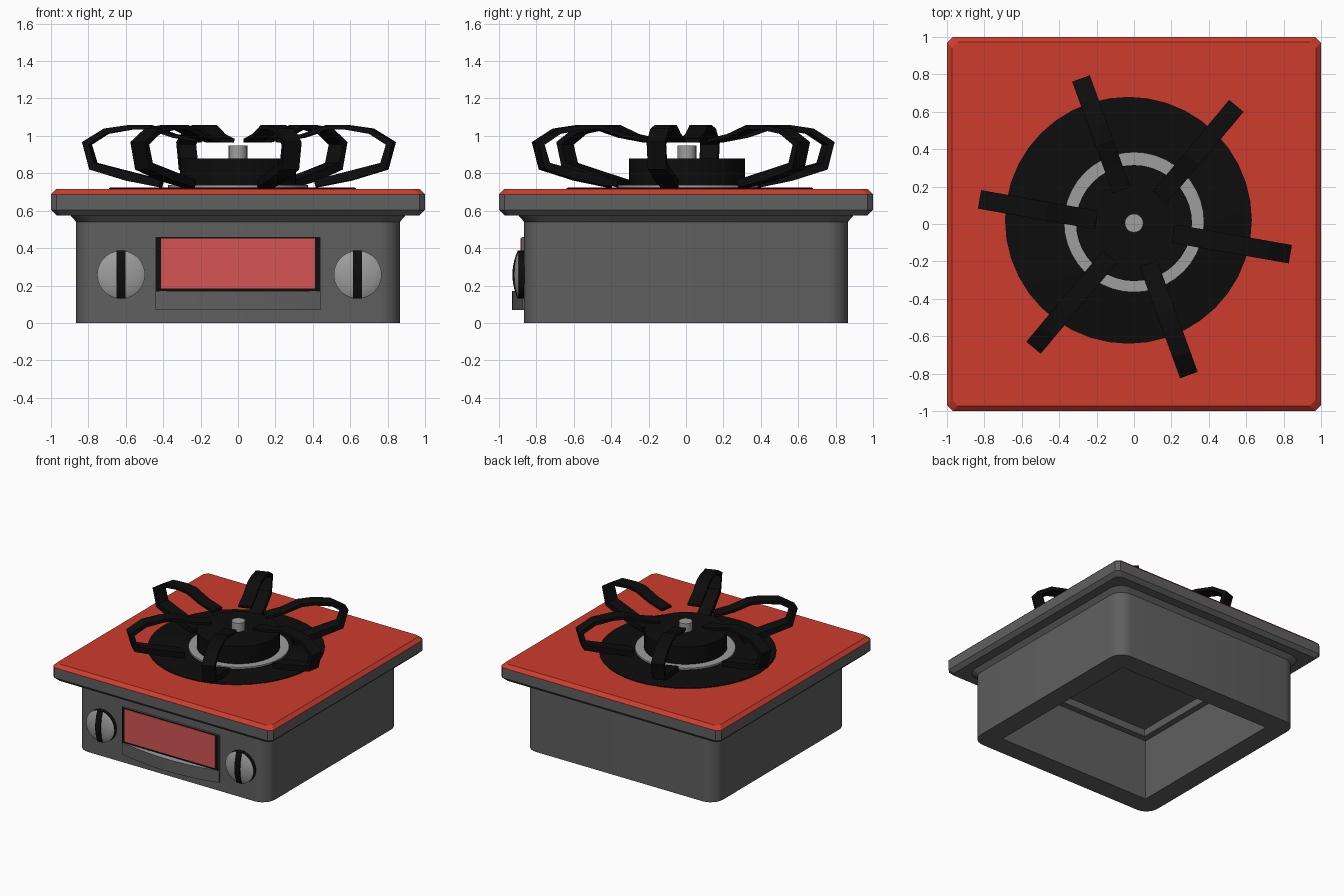
import bpy, bmesh, math
from mathutils import Vector, Matrix

if "Cube" in bpy.data.objects:
    bpy.data.objects.remove(bpy.data.objects["Cube"])


def mat(name, rgb):
    m = bpy.data.materials.new(name)
    m.diffuse_color = (*rgb, 1)
    m.use_nodes = True
    m.node_tree.nodes["Principled BSDF"].inputs["Base Color"].default_value = m.diffuse_color
    return m


GREY = mat("dark_grey", (0.115, 0.115, 0.115))
RED = mat("red_enamel", (0.62, 0.045, 0.026))
PANEL = mat("pale_red", (0.66, 0.09, 0.09))
BLACK = mat("black", (0.004, 0.004, 0.004))
METAL = mat("light_grey", (0.34, 0.34, 0.34))


def finish(name, bm, mats, smooth=True, rule=None):
    bmesh.ops.remove_doubles(bm, verts=bm.verts, dist=1e-5)
    bmesh.ops.recalc_face_normals(bm, faces=bm.faces)
    if rule:
        for f in bm.faces:
            f.material_index = rule(f)
    me = bpy.data.meshes.new(name)
    bm.to_mesh(me)
    bm.free()
    ob = bpy.data.objects.new(name, me)
    bpy.context.collection.objects.link(ob)
    for m in mats:
        me.materials.append(m)
    if smooth:
        bpy.ops.object.select_all(action='DESELECT')
        ob.select_set(True)
        bpy.context.view_layer.objects.active = ob
        bpy.ops.object.shade_smooth_by_angle(angle=math.radians(30))
    return ob


def loft(bm, rings):
    """Skin a list of equal-length point rings and cap both ends."""
    loops = [[bm.verts.new(p) for p in r] for r in rings]
    n = len(loops[0])
    for a, b in zip(loops, loops[1:]):
        for i in range(n):
            j = (i + 1) % n
            bm.faces.new((a[i], a[j], b[j], b[i]))
    bm.faces.new(loops[0])
    bm.faces.new(loops[-1])


def square(h, r, z, steps):
    """Square ring of half size h with corner radius r."""
    pts = []
    for q, (sx, sy) in enumerate(((1, 1), (-1, 1), (-1, -1), (1, -1))):
        for k in range(steps + 1):
            a = (q + k / steps) * math.pi / 2
            pts.append((sx * (h - r) + r * math.cos(a), sy * (h - r) + r * math.sin(a), z))
    return pts


def turned(name, profile, centre, mats, n=40, to_front=False, rule=None):
    """Round part from (radius, height) points, upright or facing the front."""
    bm = bmesh.new()
    loft(bm, [[(r * math.cos(2 * math.pi * i / n), r * math.sin(2 * math.pi * i / n), z)
               for i in range(n)] for r, z in profile])
    if to_front:
        bmesh.ops.rotate(bm, verts=bm.verts, matrix=Matrix.Rotation(math.pi / 2, 3, 'X'))
    bmesh.ops.translate(bm, verts=bm.verts, vec=centre)
    return finish(name, bm, mats, rule=rule)


def box(name, lo, hi, m):
    bm = bmesh.new()
    bmesh.ops.create_cube(bm, size=1)
    lo, hi = Vector(lo), Vector(hi)
    for v in bm.verts:
        v.co = (lo + hi) / 2 + v.co * (hi - lo)
    return finish(name, bm, [m], smooth=False)


# hollow body, open underneath, with a flared collar
bm = bmesh.new()
loft(bm, [square(h, r, z, 6) for h, r, z in (
    (0.65, 0, 0.56), (0.65, 0, 0.50), (0.70, 0, 0.50), (0.70, 0, 0),
    (0.865, 0.11, 0), (0.865, 0.11, 0.54), (0.90, 0.11, 0.58))])
bmesh.ops.dissolve_degenerate(bm, edges=bm.edges, dist=1e-5)
finish("body", bm, [GREY])

# chamfered top plate, red on the upper bevel and top
bm = bmesh.new()
loft(bm, [square(h, 0.03, z, 1) for h, z in (
    (0.97, 0.575), (1.0, 0.605), (1.0, 0.688), (0.972, 0.715))])
finish("top_plate", bm, [GREY, RED], smooth=False,
       rule=lambda f: int(f.calc_center_median().z > 0.69))

# burner: drip pan, flame ring, cap and igniter pin
turned("drip_pan", [(0.66, 0.712), (0.66, 0.722), (0.64, 0.725)], (-0.03, 0.02, 0), [BLACK])
turned("flame_ring", [(0.375, 0.72), (0.375, 0.738), (0.32, 0.738)], (0, 0.01, 0), [METAL])
turned("burner_cap", [(0.31, 0.72), (0.31, 0.88)], (0, 0.005, 0), [BLACK])
turned("igniter_pin", [(0.05, 0.87), (0.05, 0.95)], (0, 0.005, 0), [METAL], n=20)

# six pan supports: a flat strip bent into an open loop (radius, z, thickness)
STRIP = [(0.42, 0.745, 0.04), (0.60, 0.785, 0.05), (0.79, 0.838, 0.045), (0.825, 0.96, 0.04),
         (0.72, 1.025, 0.03), (0.58, 1.047, 0.025), (0.48, 1.045, 0.025),
         (0.35, 1.0, 0.02), (0.21, 0.975, 0.02)]
for k in range(6):
    bm = bmesh.new()
    rings = []
    for i, (r, z, t) in enumerate(STRIP):
        a, b = STRIP[max(i - 1, 0)], STRIP[min(i + 1, len(STRIP) - 1)]
        d = Vector((b[0] - a[0], b[1] - a[1])).normalized()
        nx, nz = -d.y * t / 2, d.x * t / 2
        rings.append([(r + s * nx, w, z + s * nz)
                      for s, w in ((1, 0.05), (1, -0.05), (-1, -0.05), (-1, 0.05))])
    loft(bm, rings)
    bmesh.ops.rotate(bm, verts=bm.verts, matrix=Matrix.Rotation(math.radians(-10 + 60 * k), 3, 'Z'))
    bmesh.ops.translate(bm, verts=bm.verts, vec=(0.005, -0.015, 0))
    finish(f"pan_support_{k + 1}", bm, [BLACK], smooth=False)

# front window
box("window_frame", (-0.44, -0.877, 0.165), (0.44, -0.85, 0.46), GREY)
box("window_surround", (-0.438, -0.880, 0.167), (0.438, -0.876, 0.458), BLACK)
box("window_panel", (-0.412, -0.884, 0.185), (0.412, -0.879, 0.452), PANEL)

# bowed ledge under the window
bm = bmesh.new()
outline = [(-0.44, -0.85), (0.44, -0.85)]
outline += [(0.44 - 0.88 * i / 16, -0.875 - 0.055 * (1 - (1 - i / 8) ** 2)) for i in range(17)]
loft(bm, [[(x, y, z) for x, y in outline] for z in (0.07, 0.17)])
finish("window_ledge", bm, [GREY, METAL], rule=lambda f: int(f.normal.z > 0.9))

# two knobs: black rim, domed grey face, black grip bar
for side, x in (("left", -0.625), ("right", 0.64)):
    c = (x, -0.86, 0.258)
    turned(f"{side}_knob", [(0.128, 0), (0.128, 0.035), (0.121, 0.039), (0.09, 0.050),
                            (0.05, 0.057), (0.015, 0.060)], c, [BLACK, METAL], to_front=True,
           rule=lambda f: int(f.calc_center_median().y < -0.894 and abs(f.normal.y) > 0.3))
    bm = bmesh.new()
    arc = [(-0.128 + 0.256 * i / 10, 0.04 + 0.028 * (1 - (i / 5 - 1) ** 2)) for i in range(11)]
    grip = [(-0.128, 0), *arc, (0.128, 0)]
    loft(bm, [[(x + w, c[1] - d, c[2] + h) for h, d in grip] for w in (-0.024, 0.024)])
    finish(f"{side}_knob_grip", bm, [BLACK], smooth=False)
